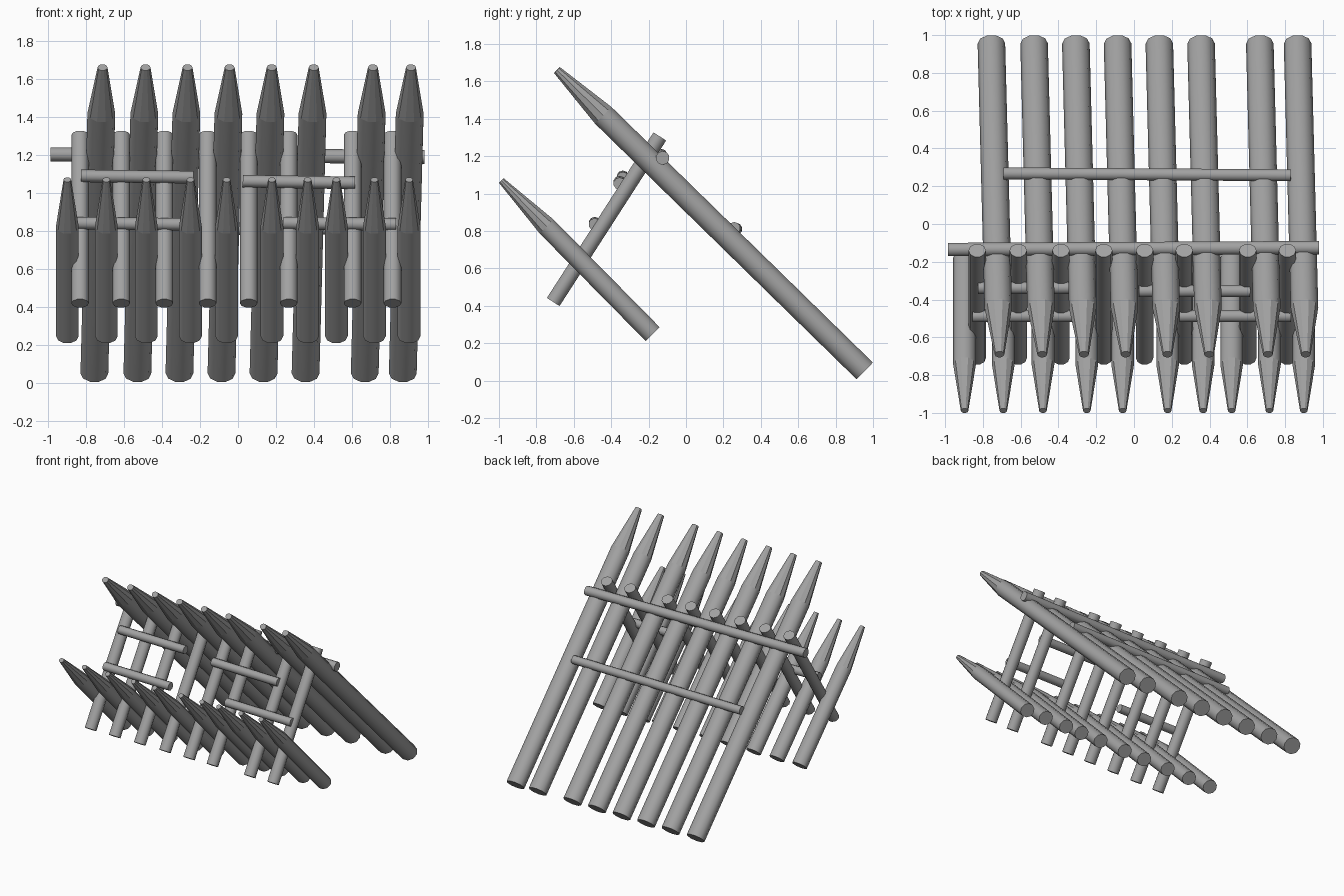
import bpy, bmesh
from math import sin, cos, tau
from mathutils import Vector

if "Cube" in bpy.data.objects:
    bpy.data.objects.remove(bpy.data.objects["Cube"])

wood = bpy.data.materials.new("grey wood")
wood.use_nodes = True
grey = (0.36, 0.36, 0.36, 1)
wood.diffuse_color = grey
wood.node_tree.nodes["Principled BSDF"].inputs["Base Color"].default_value = grey

SIDES = 10


def log(name, start, end, radius, tip=None, depth=0.92):
    """Round log from start to end; tip = (fraction where taper starts, tip radius)."""
    start, end = Vector(start), Vector(end)
    axis = (end - start).normalized()
    guide = Vector((0, 0, 1)) if abs(axis.x) > 0.9 else Vector((1, 0, 0))
    u = (guide - axis * guide.dot(axis)).normalized()
    v = axis.cross(u)
    stations = [(0, radius), (1, radius)]
    if tip:
        stations = [(0, radius), (tip[0], radius), (1, tip[1])]

    bm = bmesh.new()
    rings = []
    for t, r in stations:
        centre = start.lerp(end, t)
        rings.append([bm.verts.new(centre + u * r * cos(tau * i / SIDES)
                                   + v * r * depth * sin(tau * i / SIDES))
                      for i in range(SIDES)])
    # smooth shaft, faceted taper
    for k, (a, b) in enumerate(zip(rings, rings[1:])):
        for i in range(SIDES):
            j = (i + 1) % SIDES
            face = bm.faces.new((a[i], a[j], b[j], b[i]))
            face.smooth = k == 0
    bm.faces.new(rings[0][::-1])
    bm.faces.new(rings[-1])
    # hard edges round the ends and the start of the taper
    for ring in rings:
        for i in range(SIDES):
            bm.edges.get((ring[i], ring[(i + 1) % SIDES])).smooth = False
    mesh = bpy.data.meshes.new(name)
    bm.to_mesh(mesh)
    bm.free()
    mesh.materials.append(wood)
    obj = bpy.data.objects.new(name, mesh)
    bpy.context.collection.objects.link(obj)


# long sharpened stakes, leaning forward
for x in (-0.755, -0.529, -0.308, -0.087, 0.134, 0.355, 0.666, 0.866):
    log("long_stake", (x, 0.955, 0.052), (x + 0.043, -0.69, 1.66),
        0.073, tip=(0.85, 0.026), depth=0.9)

# short sharpened stakes in front
for x in (-0.897, -0.692, -0.482, -0.25, -0.06, 0.178, 0.366, 0.517, 0.717, 0.899):
    log("short_stake", (x, -0.178, 0.248), (x, -0.988, 1.07),
        0.06, tip=(0.7, 0.02))

# crossing props between the two rows
for x in (-0.83, -0.613, -0.387, -0.16, 0.056, 0.266, 0.602, 0.812):
    log("prop", (x, -0.71, 0.42), (x, -0.14, 1.305), 0.046)

# horizontal rails
log("top_rail", (-0.985, -0.135, 1.203), (0.98, -0.125, 1.19), 0.037, depth=1)
log("back_rail", (-0.69, 0.268, 0.81), (0.83, 0.258, 0.815), 0.033, depth=1)
log("upper_left_rail", (0.025, -0.355, 1.062), (0.615, -0.355, 1.053), 0.033, depth=1)
log("upper_right_rail", (-0.825, -0.338, 1.09), (-0.235, -0.338, 1.083), 0.033, depth=1)
log("lower_left_rail", (0.24, -0.488, 0.842), (0.83, -0.488, 0.835), 0.033, depth=1)
log("lower_right_rail", (-0.855, -0.488, 0.842), (-0.265, -0.488, 0.835), 0.033, depth=1)
